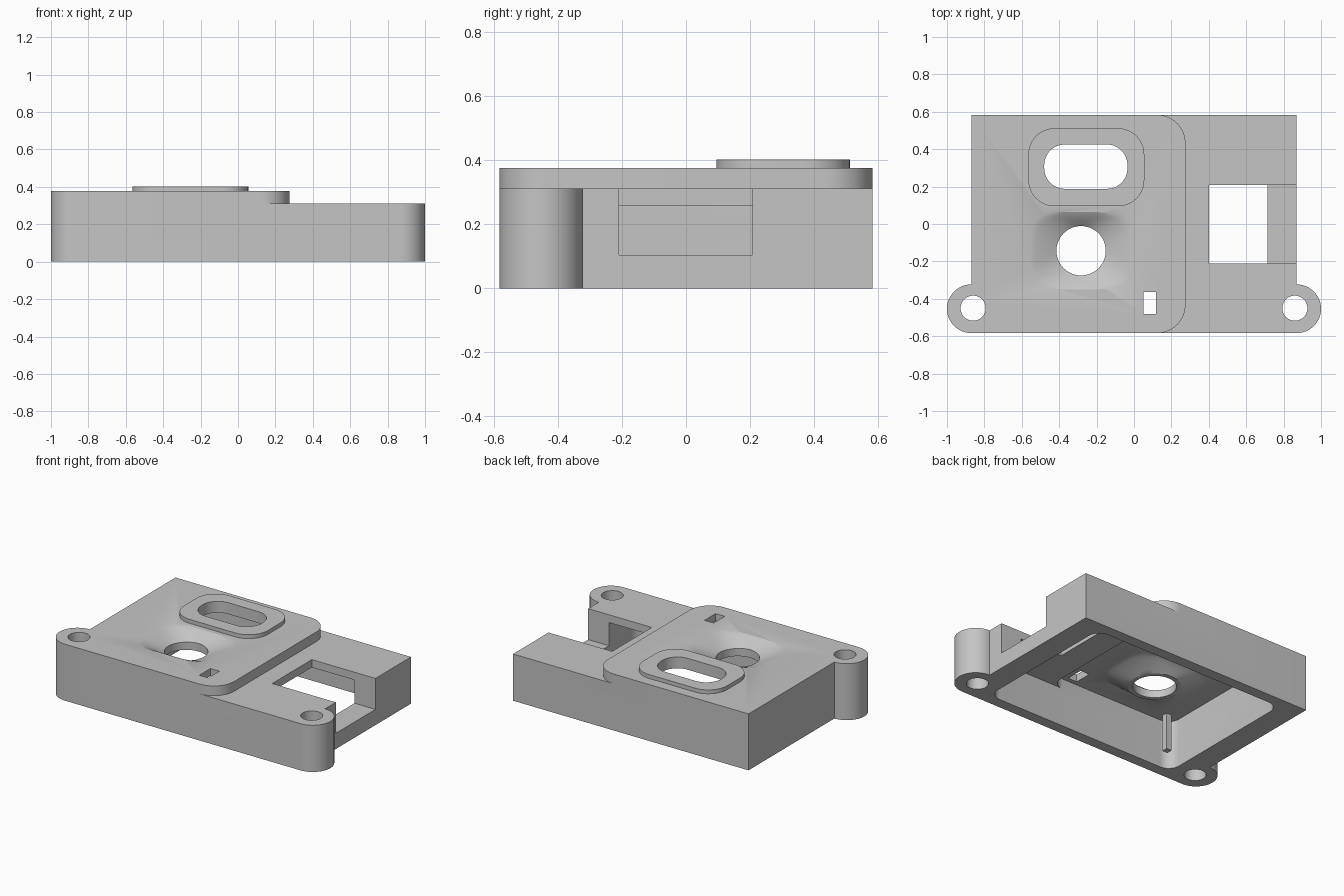
import bpy, bmesh, math

cube = bpy.data.objects.get("Cube")
if cube:
    bpy.data.objects.remove(cube, do_unlink=True)

grey = bpy.data.materials.new("plain_grey")
grey.use_nodes = True
COLOUR = (0.56, 0.56, 0.56, 1)
grey.diffuse_color = COLOUR
grey.node_tree.nodes["Principled BSDF"].inputs["Base Color"].default_value = COLOUR


def loft(name, rings):
    """Closed solid through a stack of equal-length rings, bottom to top."""
    bm = bmesh.new()
    loops = [[bm.verts.new(p) for p in ring] for ring in rings]
    n = len(loops[0])
    for low, high in zip(loops, loops[1:]):
        for i in range(n):
            j = (i + 1) % n
            bm.faces.new((low[i], low[j], high[j], high[i]))
    bm.faces.new(loops[0][::-1])
    bm.faces.new(loops[-1])
    bmesh.ops.recalc_face_normals(bm, faces=bm.faces)
    mesh = bpy.data.meshes.new(name)
    bm.to_mesh(mesh)
    bm.free()
    mesh.materials.append(grey)
    obj = bpy.data.objects.new(name, mesh)
    bpy.context.collection.objects.link(obj)
    return obj


def prism(name, outline, z0, z1):
    return loft(name, [[(x, y, z) for x, y in outline] for z in (z0, z1)])


def arc(cx, cy, r, start, end, steps=12):
    angles = [math.radians(start + (end - start) * i / steps) for i in range(steps + 1)]
    return [(cx + r * math.cos(a), cy + r * math.sin(a)) for a in angles]


def circle(cx, cy, r):
    return arc(cx, cy, r, 0, 360, 48)[:-1]


def rect(x0, x1, y0, y1):
    return [(x0, y0), (x1, y0), (x1, y1), (x0, y1)]


def rounded(x0, x1, y0, y1, r):
    return (arc(x1 - r, y0 + r, r, -90, 0) + arc(x1 - r, y1 - r, r, 0, 90)
            + arc(x0 + r, y1 - r, r, 90, 180) + arc(x0 + r, y0 + r, r, 180, 270))


def combine(part, operation):
    mod = housing.modifiers.new(part.name, 'BOOLEAN')
    mod.operation = operation
    mod.solver = 'EXACT'
    mod.object = part
    bpy.context.view_layer.objects.active = housing
    bpy.ops.object.modifier_apply(modifier=mod.name)
    bpy.data.objects.remove(part, do_unlink=True)


def dish(name, grow, z_top, z_rim, z_cap, r_rim):
    """Rounded-square mouth blending into a round rim."""
    rings = []
    steps = 6
    for k in range(steps + 1):
        t = k / steps
        z = z_top + (z_rim - z_top) * t ** 1.2
        ring = []
        for i in range(64):
            a = math.tau * i / 64
            c, s = math.cos(a), math.sin(a)
            mx = math.copysign(abs(c) ** 0.5, c) * (0.272 + grow)
            my = math.copysign(abs(s) ** 0.5, s) * (0.207 + grow)
            ring.append((HX + mx * (1 - t) + r_rim * c * t,
                         HY + my * (1 - t) + r_rim * s * t, z))
        rings.append(ring)
    rings.insert(0, [(x, y, z_cap) for x, y, _ in rings[0]])
    return loft(name, rings[::-1])


HX, HY = -0.283, -0.143      # centre of the dished hole
DEEP = 0.583                 # half depth of the body
EAR_X, EAR_Y = 0.868, -0.453

# Body with the two screw ears
outline = (arc(EAR_X, EAR_Y, 0.13, -90, 90, 24)
           + [(EAR_X, DEEP), (-EAR_X, DEEP)]
           + arc(-EAR_X, EAR_Y, 0.13, 90, 270, 24))
outline = [(x / 0.998 * 1.0, y) for x, y in outline]
housing = prism("housing", outline, 0, 0.377)

# Lower step on one side, leaving a rounded raised deck
r = 0.15
step = ([(0.125, -0.7), (1.1, -0.7), (1.1, 0.7), (0.125, 0.7)]
        + arc(0.125, DEEP - r, r, 90, 0) + arc(0.125, r - DEEP, r, 0, -90))
combine(prism("step", step, 0.312, 0.6), 'DIFFERENCE')

# Hollow underside with a deeper pocket below the deck
combine(prism("cavity", rounded(-0.715, 0.715, -0.51, 0.51, 0.08), -0.1, 0.26), 'DIFFERENCE')
combine(prism("pocket", rounded(-0.715, 0.22, -0.51, 0.51, 0.08), 0.2, 0.327), 'DIFFERENCE')

# Raised pad, dish underside and small hanging peg
combine(prism("pad", rounded(-0.565, 0.055, 0.095, 0.512, 0.14), 0.35, 0.403), 'UNION')
combine(dish("dish_under", 0.02, 0.327, 0.267, 0.35, 0.16), 'UNION')
combine(prism("peg", rect(-0.65, -0.61, -0.46, -0.42), 0.08, 0.35), 'UNION')

# Openings
combine(dish("dish_top", 0, 0.377, 0.315, 0.39, 0.125), 'DIFFERENCE')
combine(prism("round_hole", circle(HX, HY, 0.132), 0.2, 0.5), 'DIFFERENCE')
combine(prism("long_slot", rounded(-0.48, -0.035, 0.188, 0.425, 0.11), 0.2, 0.5), 'DIFFERENCE')
combine(prism("small_slot", rect(0.05, 0.117, -0.48, -0.363), 0.2, 0.5), 'DIFFERENCE')
combine(prism("side_window", rect(0.4, 1.1, -0.21, 0.208), 0.105, 0.5), 'DIFFERENCE')
for side in (-1, 1):
    combine(prism("ear_hole", circle(side * 0.86, -0.45, 0.067), -0.1, 0.5), 'DIFFERENCE')

housing.select_set(True)
bpy.context.view_layer.objects.active = housing
bpy.ops.object.shade_smooth_by_angle(angle=math.radians(25))
